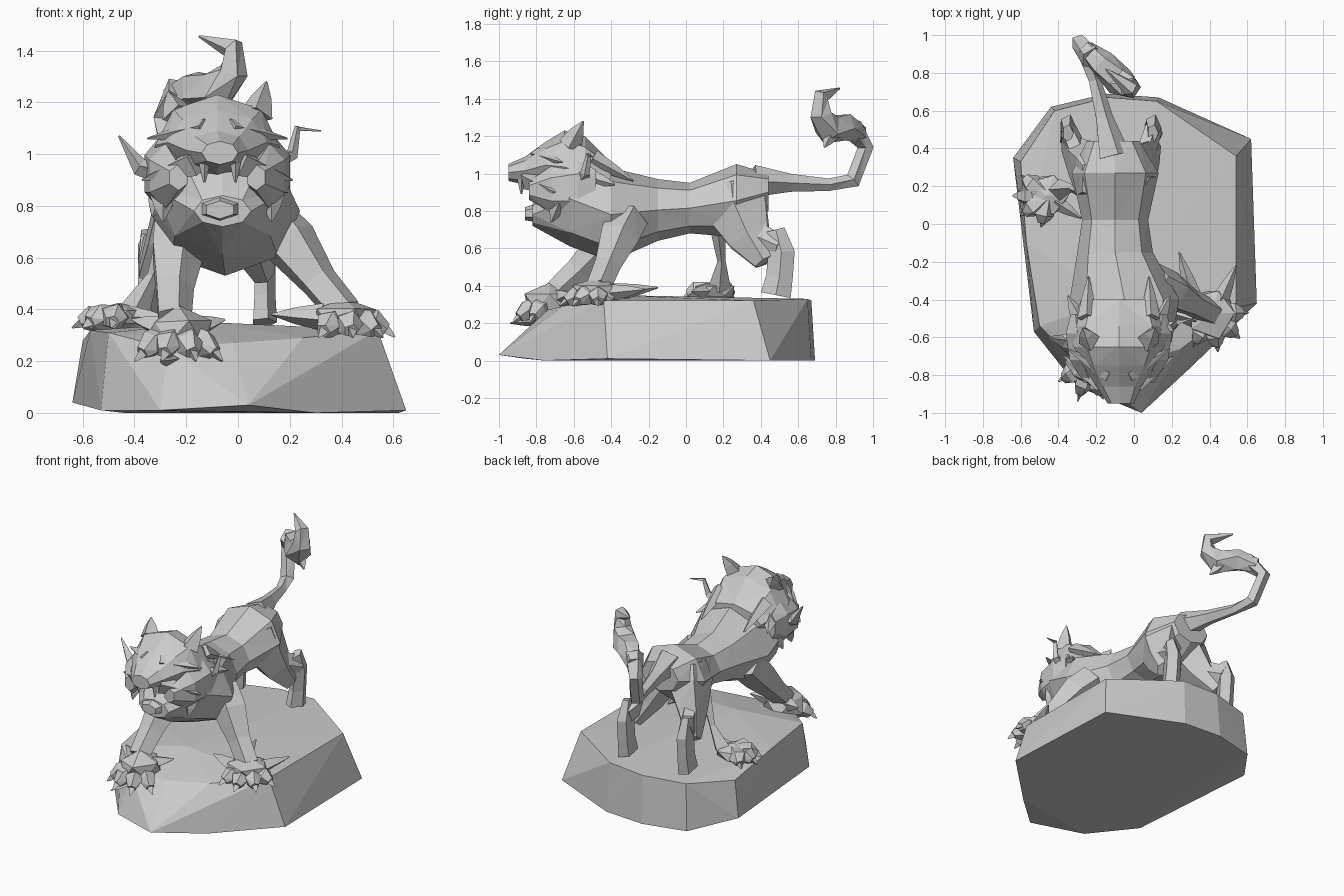
import bpy, bmesh, math, random
from mathutils import Vector

random.seed(4)


def finish(name, bm):
    bmesh.ops.recalc_face_normals(bm, faces=bm.faces)
    me = bpy.data.meshes.new(name)
    bm.to_mesh(me)
    bm.free()
    ob = bpy.data.objects.new(name, me)
    bpy.context.collection.objects.link(ob)
    return ob


def skin(name, rings):
    """Bridge a list of equal-length point rings and cap both ends."""
    bm = bmesh.new()
    rows = [[bm.verts.new(p) for p in r] for r in rings]
    n = len(rows[0])
    for a, b in zip(rows, rows[1:]):
        for i in range(n):
            j = (i + 1) % n
            bm.faces.new((a[i], a[j], b[j], b[i]))
    bm.faces.new(rows[0])
    bm.faces.new(rows[-1])
    bmesh.ops.triangulate(bm, faces=[f for f in bm.faces if len(f.verts) == 4])
    return finish(name, bm)


def body(name, stations, n=8):
    """Loft along y: each station is (y, centre x, low z, high z, half width)."""
    rings = []
    for y, cx, lo, hi, hw in stations:
        rings.append([(cx + hw * math.sin(t), y, (lo + hi) / 2 + (hi - lo) / 2 * math.cos(t))
                      for t in [2 * math.pi * i / n for i in range(n)]])
    return skin(name, rings)


def limb(name, path, n=5, flat=1.0):
    """Tapered tube through (x, y, z, radius) points."""
    pts = [Vector(p[:3]) for p in path]
    rings = []
    for i, p in enumerate(pts):
        d = (pts[min(i + 1, len(pts) - 1)] - pts[max(i - 1, 0)]).normalized()
        u = Vector((1, 0, 0))
        u = (u - d * u.dot(d)).normalized()
        v = d.cross(u)
        r = path[i][3]
        rings.append([p + u * r * flat * math.cos(2 * math.pi * k / n) + v * r * math.sin(2 * math.pi * k / n)
                      for k in range(n)])
    return skin(name, rings)


def spike(name, base, tip, r, n=4):
    b, t = Vector(base), Vector(tip)
    limb(name, [(*b, r), (*b.lerp(t, 0.55), r * 0.6), (*t, 0.004)], n)


def hull(name, pts):
    bm = bmesh.new()
    for p in pts:
        bm.verts.new(p)
    res = bmesh.ops.convex_hull(bm, input=bm.verts)
    junk = [v for v in res["geom_interior"] if isinstance(v, bmesh.types.BMVert)]
    bmesh.ops.delete(bm, geom=junk, context='VERTS')
    return finish(name, bm)


def paw(name, c, size, heading, drop=0.0):
    """Jagged pad with four blunt toes and short claws."""
    bm = bmesh.new()
    bmesh.ops.create_icosphere(bm, subdivisions=1, radius=1)
    for v in bm.verts:
        k = random.uniform(0.85, 1.1)
        v.co = Vector(c) + Vector((v.co.x * size[0], v.co.y * size[1], v.co.z * size[2])) * k
    finish(name + "_pad", bm)
    for i in range(4):
        a = heading + math.radians(-60 + 40 * i)
        d = Vector((math.cos(a) * size[0], math.sin(a) * size[1], -drop))
        m = Vector(c) + d * 0.85
        e = Vector(c) + d * 1.15 - Vector((0, 0, 0.02))
        limb(name + "_toe", [(*c, 0.05), (*m, 0.055), (*e, 0.03)], 5)
        spike(name + "_claw", e, e + d * 0.25 - Vector((0, 0, 0.02)), 0.022, 3)


# Rock base with jagged front ledges
hull("rock_base", [
    (-0.64, 0.35, 0.04), (-0.44, 0.62, 0), (-0.15, 0.69, 0), (0.13, 0.67, 0), (0.62, 0.45, 0),
    (0.65, -0.42, 0.01), (0.3, -0.76, 0), (0.04, -1.0, 0.03), (-0.3, -0.86, 0.01), (-0.53, -0.57, 0.01),
    (-0.60, 0.33, 0.28), (-0.42, 0.60, 0.31), (-0.14, 0.67, 0.32), (0.12, 0.65, 0.33), (0.54, 0.36, 0.32),
    (0.54, -0.44, 0.32), (0.25, -0.66, 0.29), (-0.02, -0.74, 0.27), (-0.27, -0.76, 0.25),
    (-0.5, -0.54, 0.31), (-0.57, -0.1, 0.32), (-0.1, -0.4, 0.35)])
for x, z, l in ((-0.26, 0.20, 0.14), (-0.14, 0.13, 0.05)):
    spike("rock_splinter", (x, -0.80, z + 0.01), (x - 0.04, -0.80 - l, z), 0.035, 3)

# Torso and head
body("torso", [
    (-0.82, -0.06, 0.72, 0.84, 0.11), (-0.62, -0.06, 0.61, 1.12, 0.26), (-0.40, -0.05, 0.53, 1.03, 0.29),
    (-0.15, -0.10, 0.64, 0.97, 0.20), (0.02, -0.10, 0.68, 0.95, 0.175), (0.27, -0.10, 0.66, 1.05, 0.23),
    (0.44, -0.11, 0.80, 1.00, 0.14)])
body("head", [
    (-0.40, -0.08, 0.88, 1.06, 0.20), (-0.54, -0.08, 0.80, 1.20, 0.25), (-0.65, -0.08, 0.84, 1.23, 0.24),
    (-0.75, -0.08, 0.92, 1.17, 0.19), (-0.86, -0.08, 0.94, 1.09, 0.12), (-0.95, -0.07, 0.96, 1.05, 0.07)])
body("lower_jaw", [
    (-0.58, -0.08, 0.76, 0.92, 0.15), (-0.74, -0.07, 0.73, 0.86, 0.12), (-0.86, -0.07, 0.75, 0.82, 0.06)], 6)
for x in (-0.13, -0.01):
    spike("upper_fang", (x, -0.88, 0.97), (x, -0.88, 0.89), 0.022)

# Brow, cheeks, ears and mane tufts on both sides of the head
for s in (-1, 1):
    X = lambda d: -0.08 + s * d
    spike("ear", (X(0.15), -0.62, 1.15), (X(0.19), -0.55, 1.28 if s > 0 else 1.24), 0.065)
    spike("brow", (X(0.05), -0.80, 1.10), (X(0.27), -0.66, 1.06), 0.04)
    spike("muzzle_ruff", (X(0.08), -0.84, 0.97), (X(0.29), -0.70, 0.90), 0.06)
    body("cheek", [(-0.84, X(0.15), 0.86, 0.96, 0.04), (-0.72, X(0.20), 0.79, 1.04, 0.07),
                   (-0.58, X(0.22), 0.78, 1.07, 0.07), (-0.48, X(0.23), 0.86, 1.02, 0.03)], 6)
    for b, t in [((0.21, -0.68, 0.84), (0.21, -0.72, 0.74)), ((0.22, -0.55, 0.84), (0.25, -0.57, 0.76)),
                 ((0.20, -0.52, 0.98), (0.27, -0.38, 0.94)), ((0.17, -0.50, 1.08), (0.16, -0.28, 0.96))]:
        spike("mane_tuft", (X(b[0]), *b[1:]), (X(t[0]), *t[1:]), 0.05)
limb("left_whisker_tuft", [(-0.26, -0.62, 0.93, 0.06), (-0.38, -0.62, 0.95, 0.035), (-0.46, -0.6, 1.07, 0.004)], 4)
limb("right_whisker_tuft", [(0.12, -0.56, 0.97, 0.05), (0.21, -0.54, 1.0, 0.025), (0.23, -0.52, 1.1, 0.015),
                            (0.32, -0.5, 1.09, 0.003)], 4)

# Front legs and paws
limb("right_front_leg", [(0.10, -0.31, 0.76, 0.11), (0.20, -0.36, 0.66, 0.11), (0.31, -0.42, 0.51, 0.075),
                         (0.41, -0.47, 0.39, 0.07)])
paw("right_front_paw", (0.41, -0.47, 0.36), (0.14, 0.15, 0.09), math.radians(-60), 0.02)
spike("right_paw_fur", (0.32, -0.42, 0.36), (0.24, -0.15, 0.39), 0.055)
spike("right_paw_fur", (0.33, -0.50, 0.37), (0.13, -0.45, 0.38), 0.055)
spike("right_paw_fur", (0.45, -0.42, 0.36), (0.54, -0.22, 0.38), 0.05)
limb("left_front_leg", [(-0.22, -0.32, 0.74, 0.12), (-0.24, -0.43, 0.62, 0.11), (-0.25, -0.57, 0.48, 0.08),
                        (-0.25, -0.70, 0.36, 0.07)])
paw("left_front_paw", (-0.23, -0.73, 0.31), (0.14, 0.15, 0.10), math.radians(-90), 0.05)
for s in (-1, 1):
    spike("left_paw_fur", (-0.23 + s * 0.06, -0.68, 0.33), (-0.23 + s * 0.18, -0.62, 0.36), 0.05)

# Hind legs: thigh, heel joint and lower leg
for side, x0, x1, x2 in (("right", -0.01, 0.05, 0.10), ("left", -0.20, -0.28, -0.35)):
    limb(side + "_thigh", [(x0, 0.24, 0.96, 0.12), (x0, 0.26, 0.83, 0.18), (x1, 0.34, 0.66, 0.12),
                           (x2, 0.42, 0.53, 0.06)], 5, 0.75)
    limb(side + "_heel", [(x1, 0.34, 0.68, 0.08), (x2, 0.50, 0.61, 0.07)], 5, 0.7)
    limb(side + "_lower_leg", [(x2, 0.48, 0.70, 0.05), (x2, 0.51, 0.58, 0.075), (x2, 0.50, 0.45, 0.075),
                               (x2, 0.48, 0.35, 0.085)], 5, 0.6)
limb("left_shin", [(-0.27, 0.17, 0.70, 0.04), (-0.33, 0.19, 0.53, 0.022), (-0.40, 0.18, 0.39, 0.06)], 4)
paw("left_hind_paw", (-0.46, 0.15, 0.37), (0.13, 0.12, 0.06), math.radians(200))
spike("left_hind_fur", (-0.42, 0.12, 0.37), (-0.28, 0.03, 0.37), 0.045)

# Tail with curled tuft
limb("tail", [(-0.11, 0.36, 0.96, 0.09), (-0.16, 0.56, 0.95, 0.05), (-0.21, 0.76, 0.94, 0.035),
              (-0.25, 0.89, 0.96, 0.045), (-0.29, 0.96, 1.14, 0.045), (-0.22, 0.88, 1.25, 0.065)])
limb("tail_tuft", [(-0.26, 0.93, 1.21, 0.05), (-0.17, 0.85, 1.25, 0.075), (-0.08, 0.76, 1.24, 0.085),
                   (-0.02, 0.72, 1.32, 0.06), (-0.02, 0.72, 1.41, 0.045), (-0.15, 0.82, 1.455, 0.005)])
spike("tail_barb", (-0.08, 0.78, 1.22), (-0.02, 0.74, 1.14), 0.05)
